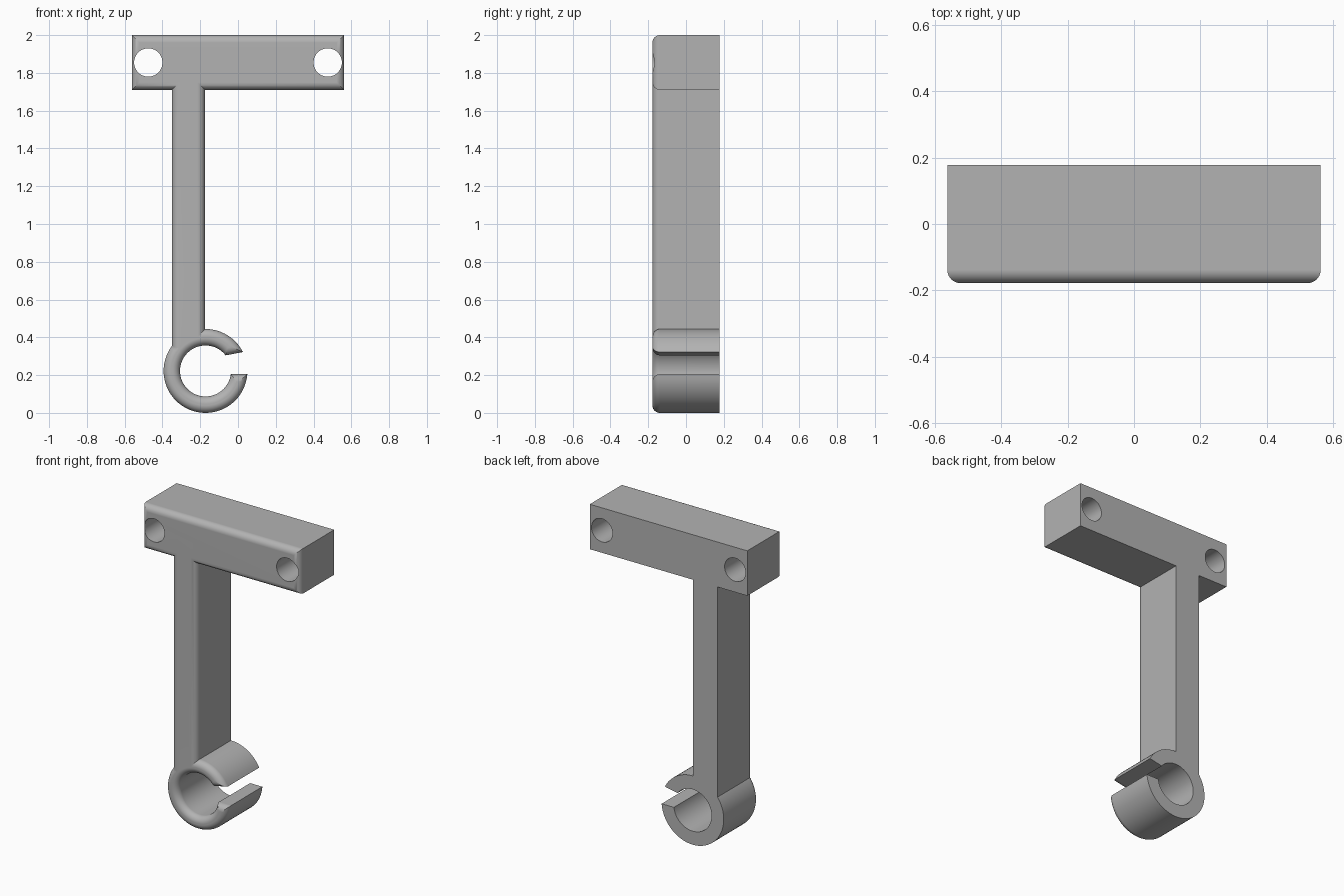
import bpy, math

cube = bpy.data.objects.get("Cube")
if cube:
    bpy.data.objects.remove(cube, do_unlink=True)

FRONT, BACK, FILLET = -0.178, 0.178, 0.04
RING_X, RING_Z, RING_R, BORE_R = -0.172, 0.222, 0.222, 0.135

grey = bpy.data.materials.new("plain grey")
grey.use_nodes = True
colour = (0.45, 0.45, 0.45, 1)
grey.diffuse_color = colour
grey.node_tree.nodes["Principled BSDF"].inputs["Base Color"].default_value = colour


def loft(name, section, cutter=False, steps=8):
    """Sweep section(inset) front to back, with a quarter-round at the front."""
    angles = [math.pi / 2 * i / steps for i in range(steps + 1)]
    levels = [(FRONT + FILLET * (1 - math.cos(a)), FILLET * (1 - math.sin(a))) for a in angles]
    levels.append((BACK + 0.05 if cutter else BACK, 0))
    if cutter:
        levels.insert(0, (FRONT - 0.05, FILLET))
    verts = [(x, y, z) for y, d in levels for x, z in section(d)]
    n = len(section(0))
    faces = [tuple(range(n)), tuple(reversed(range(len(verts) - n, len(verts))))]
    for k in range(len(levels) - 1):
        for i in range(n):
            j = (i + 1) % n
            faces.append((k * n + j, k * n + i, (k + 1) * n + i, (k + 1) * n + j))
    mesh = bpy.data.meshes.new(name)
    mesh.from_pydata(verts, [], faces)
    # sections run anticlockwise seen from the front, so faces point outward
    mesh.materials.append(grey)
    ob = bpy.data.objects.new(name, mesh)
    bpy.context.collection.objects.link(ob)
    return ob


def rect(x0, x1, z0, z1):
    return [(x0, z0), (x1, z0), (x1, z1), (x0, z1)]


def circle(cx, cz, r, n=64):
    turns = [2 * math.pi * i / n for i in range(n)]
    return [(cx + r * math.cos(a), cz + r * math.sin(a)) for a in turns]


def gap(d):
    # opening of the clip: level lower end, slightly sloping upper end
    upper = lambda x: 0.317 + 0.19 * x + d
    return [(-0.12, 0.205 - d), (0.2, 0.205 - d), (0.2, upper(0.2)), (-0.12, upper(-0.12))]


def combine(target, tool, operation):
    mod = target.modifiers.new(operation.lower(), "BOOLEAN")
    mod.operation, mod.solver, mod.object = operation, "EXACT", tool
    bpy.context.view_layer.objects.active = target
    bpy.ops.object.modifier_apply(modifier=mod.name)
    bpy.data.objects.remove(tool, do_unlink=True)


# Mounting bar, stem and clip joined into one solid
bracket = loft("clip_bracket", lambda d: rect(-0.562 + d, 0.562 - d, 1.71 + d, 2 - d))
stem = loft("stem", lambda d: rect(-0.35 + d, -0.175 - d, 0.24, 1.85))
clip = loft("clip_ring", lambda d: circle(RING_X, RING_Z, RING_R - d))
combine(bracket, stem, "UNION")
combine(bracket, clip, "UNION")

# Clip bore and opening, with rounded front edges
combine(bracket, loft("bore", lambda d: circle(RING_X, RING_Z, BORE_R + d), True), "DIFFERENCE")
combine(bracket, loft("clip_gap", gap, True), "DIFFERENCE")

# Straight screw holes at both ends of the bar
for side in (-1, 1):
    hole = loft("screw_hole", lambda d: circle(side * 0.475, 1.855, 0.075, 48), True)
    combine(bracket, hole, "DIFFERENCE")

# Smooth fillets and bores, crisp edges elsewhere
bpy.ops.object.select_all(action="DESELECT")
bracket.select_set(True)
bpy.context.view_layer.objects.active = bracket
bpy.ops.object.shade_smooth_by_angle(angle=math.radians(30))
weighted = bracket.modifiers.new("even_shading", "WEIGHTED_NORMAL")
weighted.keep_sharp = True
